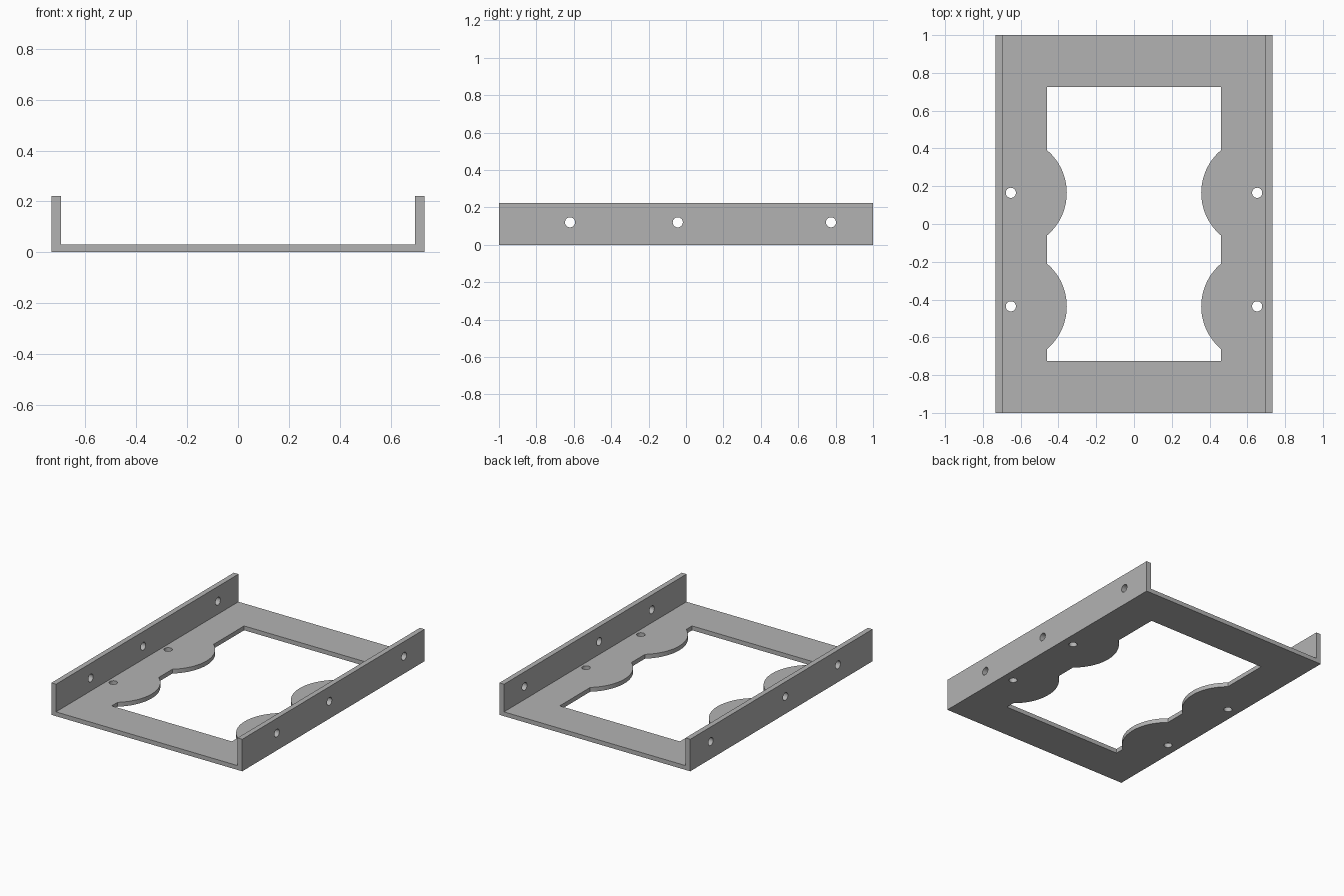
import bpy
import bmesh
import math

cube = bpy.data.objects.get("Cube")
if cube:
    bpy.data.objects.remove(cube, do_unlink=True)

# Main dimensions
HALF_W, HALF_L, HEIGHT = 0.7325, 1.0, 0.222
WALL, FLOOR = 0.036, 0.03
OPEN_X, OPEN_Y = 0.4615, 0.726
LOBE_X, LOBE_R = 0.652, 0.296
LOBE_YS = (-0.436, 0.165)
SIDE_YS, SIDE_Z = (-0.62, -0.044, 0.775), 0.12
HOLE_R = 0.027


def prism(name, points, sweep):
    """Extrude a closed outline of 3D points along the sweep vector."""
    bm = bmesh.new()
    face = bm.faces.new([bm.verts.new(p) for p in points])
    out = bmesh.ops.extrude_face_region(bm, geom=[face])
    moved = [v for v in out["geom"] if isinstance(v, bmesh.types.BMVert)]
    bmesh.ops.translate(bm, verts=moved, vec=sweep)
    bmesh.ops.recalc_face_normals(bm, faces=bm.faces)
    mesh = bpy.data.meshes.new(name)
    bm.to_mesh(mesh)
    bm.free()
    obj = bpy.data.objects.new(name, mesh)
    bpy.context.collection.objects.link(obj)
    return obj


def circle(u, v, r, n=32):
    return [(u + r * math.cos(2 * math.pi * i / n),
             v + r * math.sin(2 * math.pi * i / n)) for i in range(n)]


def right_edge(steps=28):
    """Right side of the opening, bottom to top, with two inward lobes."""
    pts = [(OPEN_X, -OPEN_Y)]
    half = math.acos((LOBE_X - OPEN_X) / LOBE_R)
    for cy in LOBE_YS:
        for i in range(steps + 1):
            a = half * (2 * i / steps - 1)
            pts.append((LOBE_X - LOBE_R * math.cos(a), cy + LOBE_R * math.sin(a)))
    return pts + [(OPEN_X, OPEN_Y)]


# U-shaped channel: floor and two side walls in one body
half = [(HALF_W, 0), (HALF_W, HEIGHT), (HALF_W - WALL, HEIGHT), (HALF_W - WALL, FLOOR)]
section = half + [(-x, z) for x, z in reversed(half)]
bracket = prism("mounting_bracket", [(x, -HALF_L, z) for x, z in section],
                (0, 2 * HALF_L, 0))

# Floor opening cutter
edge = right_edge()
outline = edge + [(-x, y) for x, y in reversed(edge)]
cutters = [prism("opening_cutter", [(x, y, -0.1) for x, y in outline], (0, 0, 0.2))]

# Floor screw hole cutters, at the centre of each lobe
for side in (-1, 1):
    for cy in LOBE_YS:
        ring = circle(side * LOBE_X, cy, HOLE_R)
        cutters.append(prism("floor_hole_cutter",
                             [(x, y, -0.1) for x, y in ring], (0, 0, 0.2)))

# Side screw hole cutters, running through both walls
for cy in SIDE_YS:
    ring = circle(cy, SIDE_Z, HOLE_R)
    cutters.append(prism("side_hole_cutter", [(-1, y, z) for y, z in ring], (2, 0, 0)))

for cutter in cutters:
    cutter.hide_render = True
    mod = bracket.modifiers.new(cutter.name, "BOOLEAN")
    mod.operation = "DIFFERENCE"
    mod.solver = "EXACT"
    mod.object = cutter

# Bake the cuts and drop the cutters
depsgraph = bpy.context.evaluated_depsgraph_get()
cut_mesh = bpy.data.meshes.new_from_object(bracket.evaluated_get(depsgraph))
bracket.modifiers.clear()
bracket.data = cut_mesh
bracket.data.name = "mounting_bracket"
for cutter in cutters:
    bpy.data.objects.remove(cutter, do_unlink=True)

# Plain grey finish
grey = bpy.data.materials.new("plain_grey")
grey.use_nodes = True
colour = (0.45, 0.45, 0.45, 1)
grey.diffuse_color = colour
grey.node_tree.nodes["Principled BSDF"].inputs["Base Color"].default_value = colour
bracket.data.materials.clear()
bracket.data.materials.append(grey)

# Smooth the round cuts, keep the folds sharp
bpy.ops.object.select_all(action="DESELECT")
bracket.select_set(True)
bpy.context.view_layer.objects.active = bracket
bpy.ops.object.shade_smooth_by_angle(angle=math.radians(30))
